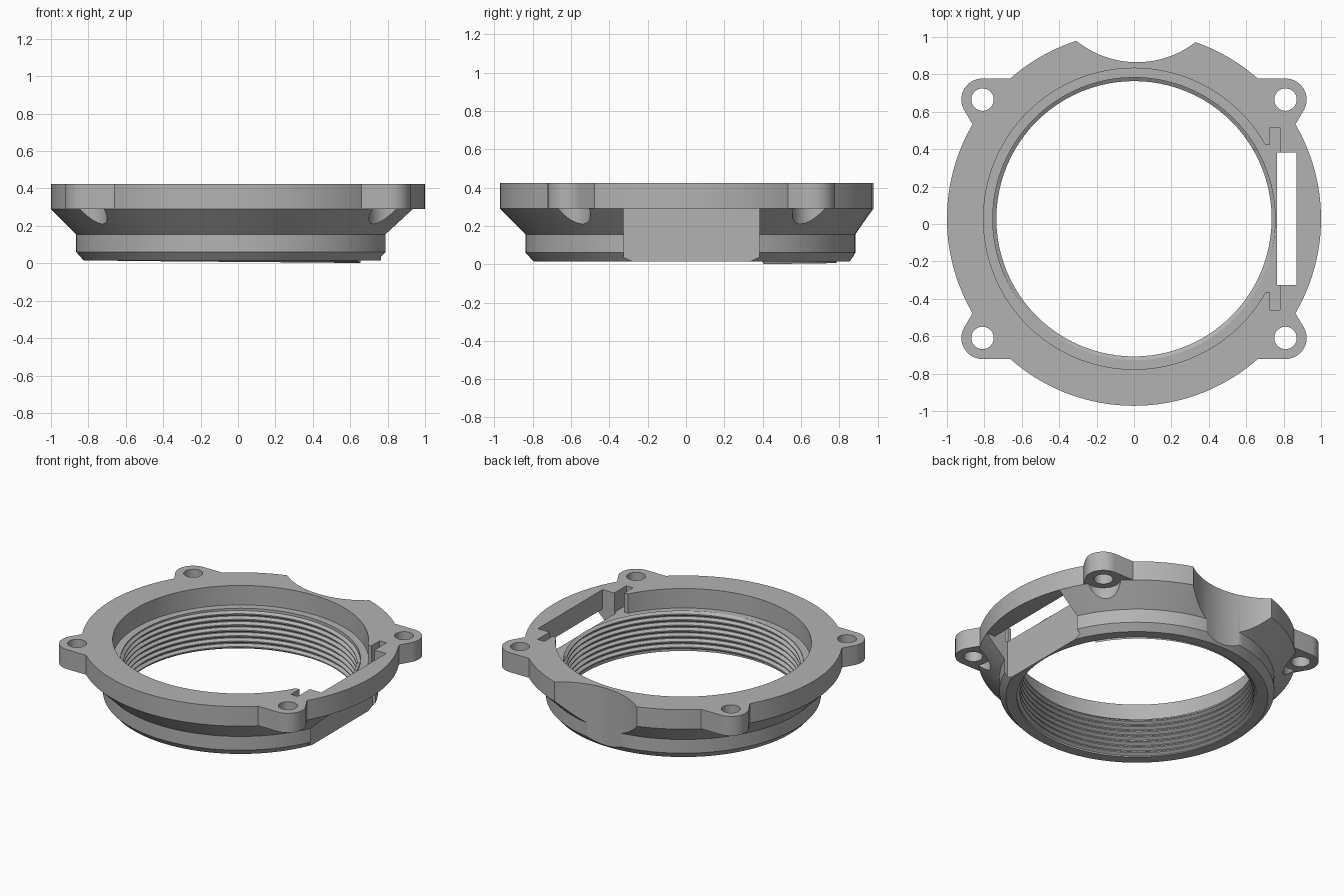
import bpy
import bmesh
from math import sin, cos, pi, radians

if "Cube" in bpy.data.objects:
    bpy.data.objects.remove(bpy.data.objects["Cube"], do_unlink=True)

CY = 0.028                      # ring axis offset in y
TOP, FLANGE, BASE = 0.425, 0.29, 0.015
SEG = 144
BORE, CREST = 0.755, 0.736

grey = bpy.data.materials.new("plain grey")
grey.use_nodes = True
GREY = (0.45, 0.45, 0.45, 1)
grey.diffuse_color = GREY
grey.node_tree.nodes["Principled BSDF"].inputs["Base Color"].default_value = GREY


def finish(bm, name):
    bmesh.ops.recalc_face_normals(bm, faces=bm.faces)
    mesh = bpy.data.meshes.new(name)
    bm.to_mesh(mesh)
    bm.free()
    mesh.materials.append(grey)
    obj = bpy.data.objects.new(name, mesh)
    bpy.context.collection.objects.link(obj)
    return obj


def prism(name, points, z0, z1):
    bm = bmesh.new()
    face = bm.faces.new([bm.verts.new((x, y, z0)) for x, y in points])
    geom = bmesh.ops.extrude_face_region(bm, geom=[face])["geom"]
    top = [v for v in geom if isinstance(v, bmesh.types.BMVert)]
    bmesh.ops.translate(bm, verts=top, vec=(0, 0, z1 - z0))
    return finish(bm, name)


def disc(x, y, r, n):
    return [(x + r * cos(2 * pi * i / n), y + r * sin(2 * pi * i / n)) for i in range(n)]


def slab(name, x0, x1, half, z0, z1):
    pts = [(x0, CY - half), (x1, CY - half), (x1, CY + half), (x0, CY + half)]
    return prism(name, pts, z0, z1)


def combine(target, tool, operation):
    bpy.context.view_layer.objects.active = target
    mod = target.modifiers.new("combine", "BOOLEAN")
    mod.operation, mod.solver, mod.object = operation, "EXACT", tool
    bpy.ops.object.modifier_apply(modifier=mod.name)
    bpy.data.objects.remove(tool, do_unlink=True)


def smooth(obj, angle):
    bpy.ops.object.select_all(action="DESELECT")
    obj.select_set(True)
    bpy.context.view_layer.objects.active = obj
    bpy.ops.object.shade_smooth_by_angle(angle=radians(angle))


# Flanged ring body, revolved from its cross-section
section = [(BORE, BASE), (0.825, BASE), (0.865, 0.06), (0.865, 0.155), (1, FLANGE),
           (1, TOP), (0.805, TOP), (0.805, FLANGE), (BORE, FLANGE)]
bm = bmesh.new()
rings = []
for i in range(SEG):
    a = 2 * pi * i / SEG
    rings.append([bm.verts.new((r * cos(a), CY + r * sin(a), z)) for r, z in section])
for i in range(SEG):
    a, b = rings[i], rings[(i + 1) % SEG]
    for j in range(len(section)):
        k = (j + 1) % len(section)
        bm.faces.new((a[j], b[j], b[k], a[k]))
body = finish(bm, "ring_body")

# Four mounting ears with screw holes and head clearance below
EX, EY, ER = 0.81, 0.637, 0.113
arc = [(EX + ER * cos(radians(a)), EY + ER * sin(radians(a))) for a in range(90, -31, -8)]
outline = [(0.65, EY + ER)] + arc + [(0.862, 0.503), (0.68, 0.55)]
corners = [(sx, sy) for sx in (-1, 1) for sy in (-1, 1)]
for sx, sy in corners:
    ear = prism("ear", [(sx * x, CY + sy * y) for x, y in outline], FLANGE, TOP)
    combine(body, ear, "UNION")
for sx, sy in corners:
    x, y = sx * EX, CY + sy * EY
    combine(body, prism("screw_hole", disc(x, y, 0.06, 32), 0.2, 0.6), "DIFFERENCE")
    combine(body, prism("head_clearance", disc(x, y, 0.11, 48), 0.1, FLANGE), "DIFFERENCE")

# Scalloped relief at the back
combine(body, prism("back_relief", disc(0.015, 1.378, 0.513, 160), -0.1, 0.6), "DIFFERENCE")

# Flat side, through slot and plate notches on the left
combine(body, slab("flat_side", 0.765, 1.2, 0.355, -0.1, FLANGE), "DIFFERENCE")
combine(body, slab("through_slot", 0.765, 0.87, 0.355, 0.1, 0.6), "DIFFERENCE")
combine(body, slab("plate_notch", 0.728, 0.78, 0.487, FLANGE, 0.6), "DIFFERENCE")
combine(body, slab("notch_opening", 0.69, 0.77, 0.395, FLANGE, 0.6), "DIFFERENCE")
smooth(body, 25)

# Helical internal thread
PITCH, TURNS, STEPS = 0.038, 7, 96
bm = bmesh.new()
previous = None
for i in range(TURNS * STEPS + 1):
    a = 2 * pi * i / STEPS + radians(30)
    z = 0.019 + PITCH * i / STEPS
    row = [bm.verts.new((r * cos(a), CY + r * sin(a), z + dz))
           for r, dz in ((BORE + 0.002, -0.018), (CREST, -0.004),
                         (CREST, 0.004), (BORE + 0.002, 0.018))]
    if previous:
        for j in range(4):
            k = (j + 1) % 4
            bm.faces.new((previous[j], row[j], row[k], previous[k]))
    else:
        bm.faces.new(row)
    previous = row
bm.faces.new(previous)
thread = finish(bm, "internal_thread")
smooth(thread, 25)
